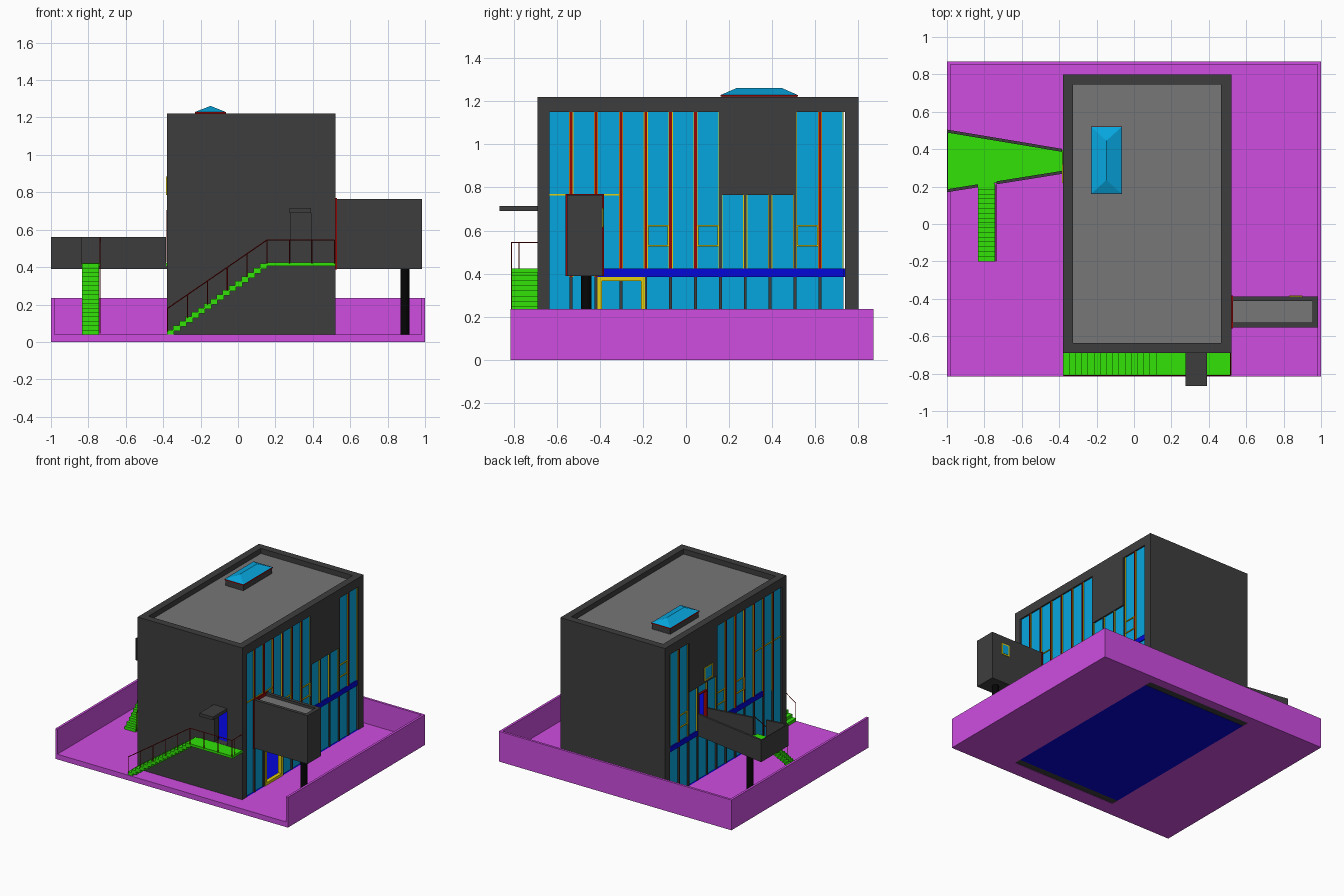
import bpy, bmesh, math
from mathutils import Vector

if "Cube" in bpy.data.objects:
    bpy.data.objects.remove(bpy.data.objects["Cube"])


def mat(name, r, g, b):
    m = bpy.data.materials.new(name)
    m.diffuse_color = [(c / 255) ** 2.2 for c in (r, g, b)] + [1]
    m.use_nodes = True
    m.node_tree.nodes["Principled BSDF"].inputs["Base Color"].default_value = m.diffuse_color
    return m


PURPLE = mat("purple", 205, 78, 224)
DARK = mat("charcoal", 64, 64, 64)
BLACK = mat("black", 14, 14, 14)
ROOF = mat("roof_grey", 118, 118, 118)
GLASS = mat("cyan_glass", 15, 165, 222)
GREEN = mat("green", 52, 225, 15)
BLUE = mat("blue", 12, 14, 215)
RED = mat("red", 150, 15, 15)
YELLOW = mat("yellow", 225, 205, 20)


def add(name, bm, m):
    bmesh.ops.recalc_face_normals(bm, faces=bm.faces)
    me = bpy.data.meshes.new(name)
    bm.to_mesh(me)
    bm.free()
    me.materials.append(m)
    ob = bpy.data.objects.new(name, me)
    bpy.context.collection.objects.link(ob)
    return ob


def prism(name, pts, z0, z1, m):
    bm = bmesh.new()
    lo = [bm.verts.new((x, y, z0)) for x, y in pts]
    hi = [bm.verts.new((x, y, z1)) for x, y in pts]
    bm.faces.new(lo)
    bm.faces.new(hi)
    for i in range(len(pts)):
        j = (i + 1) % len(pts)
        bm.faces.new((lo[i], lo[j], hi[j], hi[i]))
    return add(name, bm, m)


def box(name, xa, xb, ya, yb, za, zb, m):
    return prism(name, [(xa, ya), (xb, ya), (xb, yb), (xa, yb)], za, zb, m)


def bar(name, a, b, m, r=0.003, sides=4):
    a, b = Vector(a), Vector(b)
    bm = bmesh.new()
    bmesh.ops.create_cone(bm, cap_ends=True, segments=sides, radius1=r, radius2=r, depth=(b - a).length)
    ob = add(name, bm, m)
    ob.location = (a + b) / 2
    ob.rotation_euler = (b - a).to_track_quat('Z', 'Y').to_euler()
    return ob


X0, X1, Y0, Y1, T = -0.38, 0.52, -0.69, 0.80, 0.055

# Site tray: floor around the building and three retaining walls
for n, a in (("left", (-1, X0, -0.815, 0.87)), ("right", (X1, 1, -0.815, 0.87)),
             ("front", (X0, X1, -0.815, Y0)), ("back", (X0, X1, Y1, 0.87))):
    box("ground_" + n, *a, 0, 0.04, PURPLE)
box("site_wall_left", -1, -0.982, -0.815, 0.87, 0.04, 0.235, PURPLE)
box("site_wall_right", 0.982, 1, -0.815, 0.87, 0.04, 0.235, PURPLE)
box("site_wall_back", -0.982, 0.982, 0.852, 0.87, 0.04, 0.235, PURPLE)

# Front wall around the entrance, and the back wall
DX0, DX1 = 0.28, 0.39
box("front_wall_left", X0, DX0, Y0, Y0 + T, 0.002, 1.22, DARK)
box("front_wall_right", DX1, X1, Y0, Y0 + T, 0.002, 1.22, DARK)
box("front_wall_below_door", DX0, DX1, Y0, Y0 + T, 0.002, 0.425, DARK)
box("front_wall_above_door", DX0, DX1, Y0, Y0 + T, 0.70, 1.22, DARK)
box("back_wall", X0, X1, Y1 - T, Y1, 0.002, 1.22, DARK)
box("door_canopy", 0.275, 0.39, -0.865, Y0, 0.69, 0.715, DARK)

# Floors and roof
box("ground_slab", X0, X1, Y0 + T, Y1 - T, 0, 0.04, BLUE)
box("upper_slab", X0 + 0.03, X1 - 0.03, Y0 + 0.02, Y1 - T, 0.385, 0.425, BLUE)
box("roof_deck", X0 + T, X1 - T, Y0 + T, Y1 - T, 1.15, 1.18, ROOF)

# Glazed side walls: twelve bays each
YA, P = -0.642, 0.1155


def sash_frame(name, x, d, ya, yb, za, zb, w=0.007, m=YELLOW):
    xa, xb = sorted((x, x - d))
    box(name + "_sill", xa, xb, ya, yb, za, za + w, m)
    box(name + "_head", xa, xb, ya, yb, zb - w, zb, m)
    box(name + "_jamb_a", xa, xb, ya, ya + w, za, zb, m)
    box(name + "_jamb_b", xa, xb, yb - w, yb, za, zb, m)


for side, xo, s in (("right", X1, 1), ("left", X0, -1)):
    def wb(name, d0, d1, ya, yb, za, zb, m):
        xa, xb = sorted((xo - s * d0, xo - s * d1))
        box(side + "_" + name, xa, xb, ya, yb, za, zb, m)
    wb("pier_front", 0, T, Y0 + T, YA + 0.008, 0.04, 1.22, DARK)
    wb("pier_back", 0, T, YA + 12 * P - 0.006, Y1 - T, 0.04, 1.22, DARK)
    wb("parapet_beam", 0, T, Y0 + T, Y1 - T, 1.15, 1.22, DARK)
    wb("solid_panel", 0, T, YA + 7 * P, YA + 10 * P - 0.012, 0.765, 1.15, DARK)
    wb("slab_band", 0.004, 0.03, YA + 2 * P, YA + 12 * P - 0.012, 0.385, 0.425, BLUE)
    for i in range(12):
        y = YA + i * P
        yb = y + 0.102
        top = 0.765 if 7 <= i <= 9 else 1.15
        low = 0.425 if i > 1 else 0.385
        ground_door = side == "right" and i in (2, 3)
        bridge_door = side == "left" and i == 8
        if not ground_door:
            wb(f"lower_glass_{i}", 0.012, 0.02, y, yb, 0.04, 0.385, GLASS)
        z = 0.70 if bridge_door else low
        wb(f"upper_glass_{i}", 0.012, 0.02, y, yb, z, top, GLASS)
        # mullion at the far edge of the bay, with thin yellow edges
        if i < 11:
            mid = RED if i < 6 or i == 10 else DARK
            tall = 0.765 if 7 <= i <= 8 else 1.15
            wb(f"mullion_{i}", 0.002, 0.03, yb, y + P, low, tall, mid)
            if not (side == "right" and i == 2):
                wb(f"lower_mullion_{i}", 0.002, 0.03, yb, y + P, 0.04, 0.385, DARK)
        for k, e in enumerate((y, yb - 0.003)):
            wb(f"bay_edge_{i}_{k}", 0.006, 0.02, e, e + 0.003, low, top, YELLOW)
        if i < 3:
            wb(f"transom_{i}", 0.006, 0.02, y, yb, 0.762, 0.769, YELLOW)
        if i in (4, 6, 10):
            sash_frame(f"{side}_sash_{i}", xo - s * 0.005, s * 0.012, y, yb, 0.525, 0.625)

# Ground door frame on the right, bridge door frame and small window on the left
sash_frame("garden_door_frame", X1 + 0.002, 0.03, -0.41, -0.19, 0.04, 0.385, 0.02)
sash_frame("bridge_door_frame", X0 - 0.002, -0.03, 0.279, 0.388, 0.425, 0.705, 0.007, RED)
box("small_window_left", X0 - 0.003, X0, 0.225, 0.315, 0.79, 0.88, GLASS)
sash_frame("small_window_left_frame", X0 - 0.005, -0.005, 0.22, 0.32, 0.785, 0.885)

# Skylight: curb, red rim and hipped glass
box("skylight_curb", -0.225, -0.07, 0.165, 0.515, 1.18, 1.222, DARK)
box("skylight_rim", -0.23, -0.065, 0.16, 0.52, 1.222, 1.23, RED)
bm = bmesh.new()
b = [bm.verts.new((x, y, 1.23)) for x, y in ((-0.228, 0.162), (-0.067, 0.162), (-0.067, 0.518), (-0.228, 0.518))]
r = [bm.verts.new((-0.147, y, 1.262)) for y in (0.235, 0.445)]
for f in ((b[0], b[1], r[0]), (b[1], b[2], r[1], r[0]), (b[2], b[3], r[1]), (b[3], b[0], r[0], r[1]), b):
    bm.faces.new(f)
add("skylight_glass", bm, GLASS)

# Projecting box on the right with sunken top, window and column
box("pod_body", X1, 0.985, -0.553, -0.387, 0.39, 0.74, DARK)
box("pod_roof", X1, 0.955, -0.527, -0.413, 0.74, 0.745, ROOF)
box("pod_rim_front", X1, 0.985, -0.553, -0.527, 0.74, 0.765, DARK)
box("pod_rim_back", X1, 0.985, -0.413, -0.387, 0.74, 0.765, DARK)
box("pod_rim_end", 0.955, 0.985, -0.527, -0.413, 0.74, 0.765, DARK)
box("pod_red_joint", X1, X1 + 0.008, -0.559, -0.381, 0.388, 0.77, RED)
box("pod_window_frame", 0.83, 0.90, -0.387, -0.383, 0.615, 0.705, YELLOW)
box("pod_window_glass", 0.84, 0.89, -0.387, -0.381, 0.625, 0.695, GLASS)
bar("pod_column", (0.892, -0.463, 0.04), (0.892, -0.463, 0.39), BLACK, 0.024, 20)

# Tapered bridge on the left with a gap in its front parapet for the stair
BX = -0.385


def edge(x, back):
    t = (x + 1) / (BX + 1)
    return 0.505 + t * (0.402 - 0.505) if back else 0.17 + t * (0.268 - 0.17)


def parapet(name, xa, xb, back, za):
    w = -0.016 if back else 0.016
    prism(name, [(xa, edge(xa, back)), (xb, edge(xb, back)), (xb, edge(xb, back) + w), (xa, edge(xa, back) + w)],
          za, 0.56, DARK)


deck = [(-0.995, 0.18), (X0, 0.275), (X0, 0.395), (-0.995, 0.495)]
prism("bridge_underside", deck, 0.39, 0.405, DARK)
prism("bridge_deck", deck, 0.405, 0.422, GREEN)
parapet("bridge_parapet_back", -1, BX, True, 0.39)
parapet("bridge_parapet_outer", -1, -0.835, False, 0.39)
parapet("bridge_parapet_inner", -0.735, BX, False, 0.39)
box("bridge_parapet_end", -1, -0.994, 0.17, 0.505, 0.39, 0.56, DARK)
bar("bridge_column", (-0.785, 0.337, 0.04), (-0.785, 0.337, 0.39), BLACK, 0.024, 20)

# Bridge stair
N = 16
for i in range(N):
    y, z = -0.2 + i * 0.41 / N, 0.04 + (i + 1) * 0.38 / N
    box(f"bridge_step_{i}", -0.835, -0.742, y, y + 0.41 / N + 0.006, z - 0.03, z, GREEN)
bar("bridge_stair_rail", (-0.738, -0.2, 0.18), (-0.738, 0.21, 0.56), RED)
for i in range(5):
    y, z = -0.197 + i * 0.1, 0.045 + i * 0.0927
    bar(f"bridge_stair_post_{i}", (-0.738, y, z), (-0.738, y, z + 0.138), RED)

# Entrance stair, landing and railing
for i in range(N):
    x, z = X0 + i * 0.53 / N, 0.04 + (i + 1) * 0.38 / N
    box(f"front_step_{i}", x, x + 0.53 / N + 0.006, -0.81, Y0, z - 0.03, z, GREEN)
box("front_landing", 0.15, X1, -0.81, Y0, 0.405, 0.424, GREEN)
rail = [(-0.376, -0.81, 0.18), (0.155, -0.81, 0.545), (0.515, -0.81, 0.545), (0.515, Y0, 0.545)]
for i in range(3):
    bar(f"front_handrail_{i}", rail[i], rail[i + 1], RED)
for i in range(6):
    x, z = -0.376 + i * 0.1062, 0.18 + i * 0.073
    bar(f"stair_post_{i}", (x, -0.81, z - 0.125), (x, -0.81, z), RED)
for i, (x, y) in enumerate(((0.275, -0.81), (0.395, -0.81), (0.515, -0.81), (0.515, -0.775))):
    bar(f"landing_post_{i}", (x, y, 0.42), (x, y, 0.545), RED)
